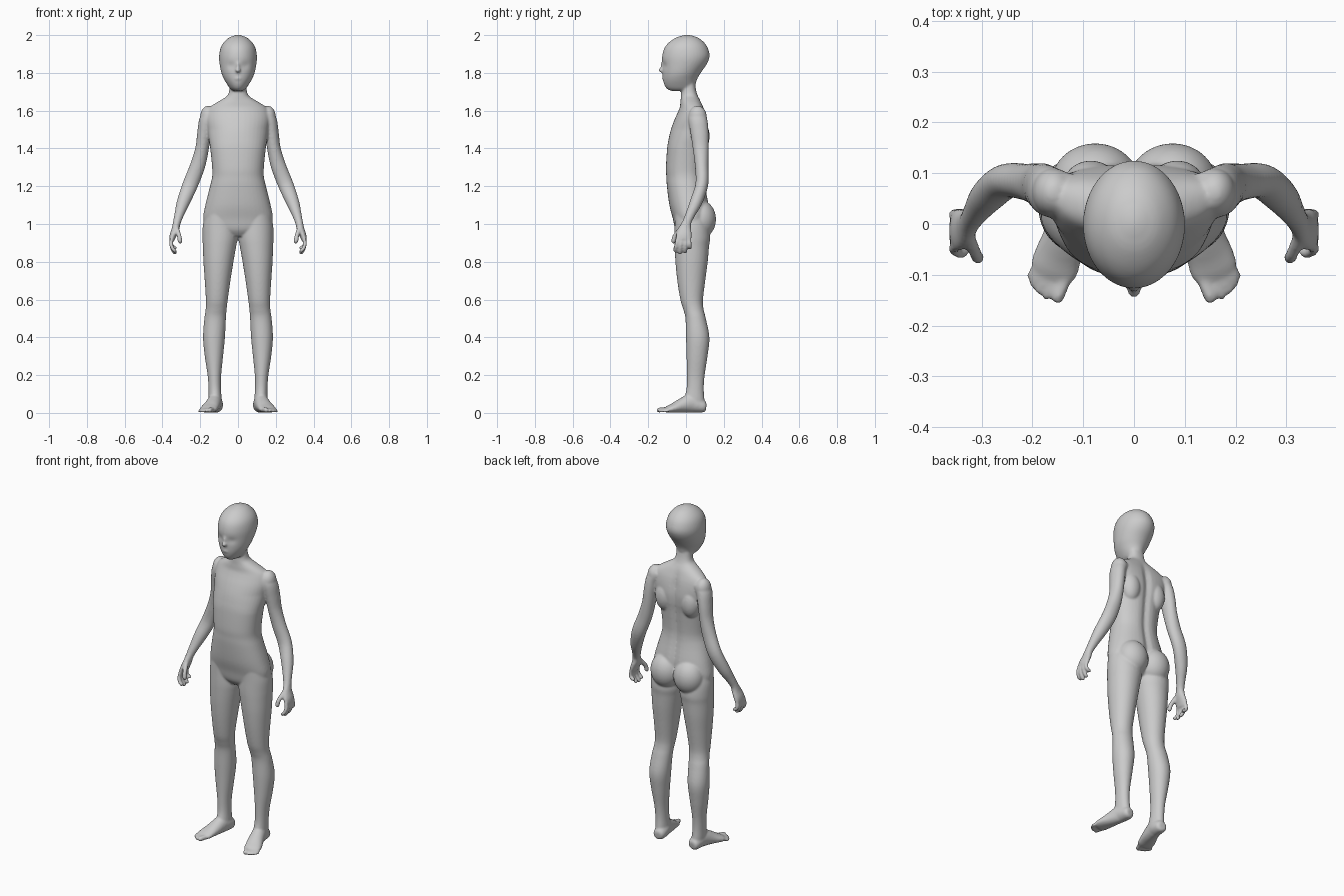
import bpy, bmesh, math
from mathutils import Vector, Matrix

bm = bmesh.new()
SEG = 40


def smooth_path(pts, n=5):
    """Catmull-Rom resampling of stations with any number of values."""
    out = []
    for i in range(len(pts) - 1):
        p0, p1 = pts[max(i - 1, 0)], pts[i]
        p2, p3 = pts[i + 1], pts[min(i + 2, len(pts) - 1)]
        for k in range(n):
            t = k / n
            out.append([0.5 * (2 * b + (c - a) * t + (2 * a - 5 * b + 4 * c - d) * t * t
                               + (3 * b - a - 3 * c + d) * t ** 3)
                        for a, b, c, d in zip(p0, p1, p2, p3)])
    return out + [list(pts[-1])]


def skin(rings):
    """Closed surface through a list of rings."""
    vs = [[bm.verts.new(p) for p in r] for r in rings]
    for a, b in zip(vs, vs[1:]):
        for i in range(len(a)):
            j = (i + 1) % len(a)
            bm.faces.new((a[i], a[j], b[j], b[i]))
    bm.faces.new(vs[0])
    bm.faces.new(vs[-1])


def stack(rows, power=2.0, shape=None):
    """Horizontal sections: z, left x, right x, front y, back y."""
    rings = []
    for z, x0, x1, y0, y1 in smooth_path(rows):
        ring = []
        for i in range(SEG):
            a = 2 * math.pi * i / SEG
            c, s = math.cos(a), math.sin(a)
            x = (x0 + x1) / 2 + (x1 - x0) / 2 * math.copysign(abs(c) ** (2 / power), c)
            y = (y0 + y1) / 2 + (y1 - y0) / 2 * math.copysign(abs(s) ** (2 / power), s)
            p = Vector((x, y, z))
            ring.append(shape(p, s) if shape else p)
        rings.append(ring)
    skin(rings)


def tube(rows, side, ref, floor=None):
    """Limb along a path: x, y, z, radius across, radius along ref."""
    pts = smooth_path(rows)
    pos = [Vector((side * p[0], p[1], p[2])) for p in pts]
    rings = []
    for i, p in enumerate(pts):
        t = (pos[min(i + 1, len(pos) - 1)] - pos[max(i - 1, 0)]).normalized()
        v = (ref - t * ref.dot(t)).normalized()
        u = t.cross(v)
        ring = []
        for k in range(24):
            a = 2 * math.pi * k / 24
            q = pos[i] + u * math.cos(a) * p[3] + v * math.sin(a) * p[4]
            if floor is not None:
                q.z = max(q.z, floor)
            ring.append(q)
        rings.append(ring)
    skin(rings)


def ball(x, y, z, rx, ry, rz):
    m = Matrix.Translation((x, y, z)) @ Matrix.Diagonal((rx, ry, rz, 1))
    bmesh.ops.create_uvsphere(bm, u_segments=32, v_segments=20, radius=1, matrix=m)


def digit(rows, side, r):
    tube([(*p, r, r) for p in rows], side, Vector((0.3, 0.8, 0.5)))
    ball(side * rows[-1][0], *rows[-1][1:], r, r, r)


# Torso and neck, with spine groove and shoulders set back
def torso_shape(p, s):
    if s > 0:
        p.y -= 0.014 * math.exp(-(p.x / 0.022) ** 2) * min(1, max(0, (1.66 - p.z) / 0.1))
    if p.z > 1.4:
        p.y += 0.8 * p.x ** 2 * min(1, (p.z - 1.4) / 0.1)
    return p


torso = [(1.76, .043, -.015, .045), (1.71, .046, -.024, .053), (1.68, .056, -.027, .062),
         (1.66, .084, -.028, .072), (1.642, .115, -.030, .082), (1.618, .150, -.033, .092),
         (1.59, .166, -.044, .102), (1.55, .170, -.062, .111), (1.50, .162, -.080, .117),
         (1.45, .155, -.092, .115), (1.40, .147, -.100, .108), (1.30, .137, -.106, .099),
         (1.25, .137, -.104, .098), (1.20, .148, -.101, .104), (1.10, .173, -.088, .122),
         (1.03, .184, -.070, .120), (.97, .165, -.056, .110), (.935, .08, -.030, .070)]
stack([(z, -w, w, f, b) for z, w, f, b in torso], 2.25, torso_shape)


# Head, with soft eye hollows
def head_shape(p, s):
    if s < 0:
        p.y += 0.007 * math.exp(-((abs(p.x) - .038) / .02) ** 2 - ((p.z - 1.838) / .018) ** 2)
    return p


head = [(1.705, .025, -.080, .030), (1.715, .040, -.100, .042), (1.735, .055, -.114, .050),
        (1.765, .073, -.122, .058), (1.80, .088, -.124, .078), (1.85, .098, -.126, .112),
        (1.89, .100, -.126, .125), (1.93, .093, -.115, .116), (1.96, .077, -.092, .097),
        (1.985, .050, -.056, .066), (1.997, .022, -.022, .033), (2.001, .006, -.004, .012)]
stack([(z, -w, w, f, b) for z, w, f, b in head], 2.0, head_shape)
ball(0, -.128, 1.814, .014, .018, .012)   # nose tip
ball(0, -.118, 1.835, .010, .017, .032)   # nose bridge
ball(0, -.112, 1.770, .024, .015, .010)   # lips

Y, Z = Vector((0, 1, 0)), Vector((0, 0, 1))
for s in (-1, 1):
    # Shoulder, shoulder blade and buttock masses
    ball(s * .158, .062, 1.568, .042, .048, .058)
    ball(s * .085, .075, 1.465, .055, .050, .085)
    ball(s * .076, .078, 1.025, .088, .081, .100)

    # Leg
    leg = [(1.08, .03, .165, -.060, .100), (1.0, .006, .185, -.060, .120),
           (.93, .002, .188, -.061, .128), (.88, .010, .186, -.060, .122),
           (.80, .024, .183, -.056, .115), (.70, .040, .176, -.046, .102),
           (.60, .054, .170, -.030, .090), (.55, .060, .171, -.015, .093),
           (.50, .064, .178, -.003, .105), (.40, .069, .185, .000, .124),
           (.30, .079, .176, .003, .114), (.20, .089, .161, .005, .099),
           (.13, .090, .156, .003, .094), (.07, .086, .155, -.010, .098),
           (.035, .085, .152, -.010, .100)]
    stack([(z, s * a, s * b, f, k) for z, a, b, f, k in leg], 2.05)

    # Foot and toes
    foot = [(.114, .106, .030, .020, .020), (.115, .095, .032, .032, .031),
            (.117, .060, .042, .038, .042), (.123, .025, .050, .039, .050),
            (.136, -.025, .038, .043, .038), (.150, -.065, .026, .047, .026),
            (.158, -.092, .019, .047, .019), (.163, -.108, .015, .038, .013)]
    tube(foot, s, Z, floor=.001)
    toes = [(.131, -.095, .150, -.143, .0135), (.150, -.100, .173, -.140, .0095),
            (.165, -.095, .187, -.129, .0092), (.177, -.088, .198, -.115, .0090),
            (.186, -.078, .203, -.101, .0088)]
    for x0, y0, x1, y1, r in toes:
        digit([(x0, y0, .018), ((x0 + x1) / 2, (y0 + y1) / 2, .017), (x1, y1, r + .001)], s, r)

    # Arm
    arm = [(.135, .055, 1.585, .040, .045), (.165, .063, 1.55, .040, .050),
           (.179, .072, 1.48, .037, .048), (.190, .078, 1.40, .036, .042),
           (.213, .083, 1.31, .040, .036), (.252, .084, 1.21, .041, .034),
           (.288, .055, 1.12, .035, .033), (.310, .025, 1.055, .026, .026),
           (.323, .005, 1.01, .021, .024), (.331, -.005, .975, .020, .034),
           (.344, -.011, .94, .018, .042), (.350, -.013, .915, .014, .040)]
    tube(arm, s, Y)

    # Fingers, front to back, then thumb
    fingers = [(-.043, -.056, .848), (-.022, -.031, .838), (-.002, -.004, .843), (.017, .021, .865)]
    for y0, y1, z1 in fingers:
        digit([(.349, y0, .930), (.354, (y0 + y1) / 2, .895),
               (.347, y1, (z1 + .895) / 2), (.334, y1, z1 + .009)], s, .0105)
    digit([(.327, -.018, .985), (.317, -.045, .955), (.310, -.062, .93), (.307, -.066, .908)], s, .0125)

bmesh.ops.recalc_face_normals(bm, faces=bm.faces)
mesh = bpy.data.meshes.new("body")
bm.to_mesh(mesh)
bm.free()
body = bpy.data.objects.new("body", mesh)
bpy.context.collection.objects.link(body)

# Fuse all masses into one smooth skin
remesh = body.modifiers.new("fuse", 'REMESH')
remesh.mode = 'VOXEL'
remesh.voxel_size = 0.0055
remesh.use_smooth_shade = True
soften = body.modifiers.new("soften", 'SMOOTH')
soften.factor = 0.5
soften.iterations = 8

grey = bpy.data.materials.new("plain grey")
grey.diffuse_color = (0.6, 0.6, 0.6, 1)
mesh.materials.append(grey)
